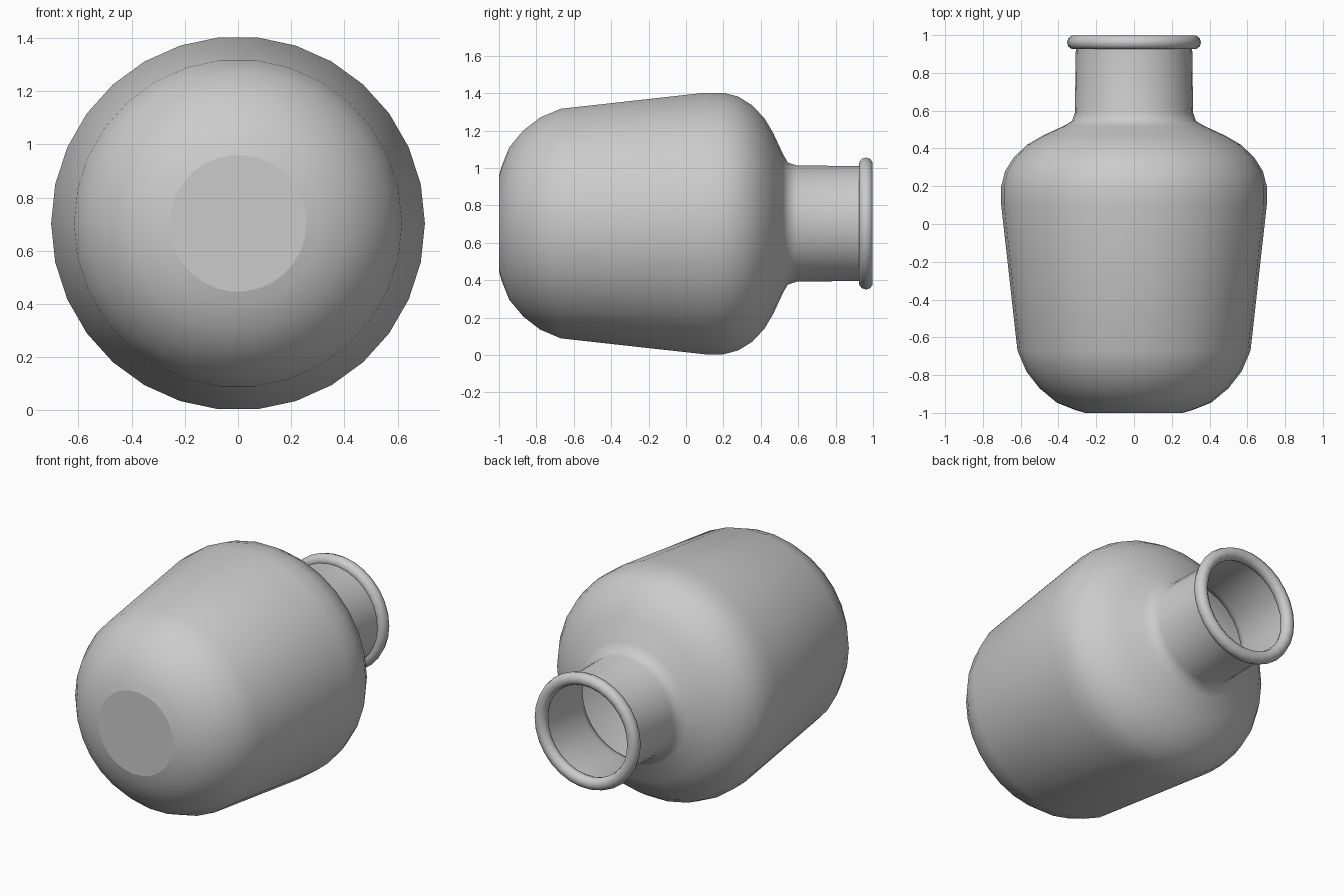
import bpy
import bmesh
import math
from mathutils import Matrix, Vector

if "Cube" in bpy.data.objects:
    bpy.data.objects.remove(bpy.data.objects["Cube"])

SIDES = 30
AXIS_HEIGHT = 0.703

grey = bpy.data.materials.new("plain grey")
grey.use_nodes = True
colour = (0.6, 0.6, 0.6, 1)
grey.diffuse_color = colour
grey.node_tree.nodes["Principled BSDF"].inputs["Base Color"].default_value = colour


def lathe(name, profile, closed=False, cap=False):
    """Spin (radius, y) points around the lengthwise axis."""
    bm = bmesh.new()
    rings = []
    for radius, y in profile:
        ring = []
        for i in range(SIDES):
            a = math.tau * i / SIDES
            ring.append(bm.verts.new((radius * math.cos(a), y, radius * math.sin(a) + AXIS_HEIGHT)))
        rings.append(ring)
    pairs = list(zip(rings, rings[1:]))
    if closed:
        pairs.append((rings[-1], rings[0]))
    for a, b in pairs:
        for i in range(SIDES):
            j = (i + 1) % SIDES
            bm.faces.new((a[i], b[i], b[j], a[j])).smooth = True
    if cap:
        base = bm.faces.new(rings[0])
        base.smooth = False
        for edge in base.edges:
            edge.smooth = False
    mesh = bpy.data.meshes.new(name)
    bm.to_mesh(mesh)
    bm.free()
    mesh.materials.append(grey)
    obj = bpy.data.objects.new(name, mesh)
    bpy.context.collection.objects.link(obj)
    return obj


# Thin-walled body: flat base, rounded heel, tapered wall, shoulder and neck
lathe("bottle_body", [
    (0.257, -1.0), (0.31, -0.985), (0.41, -0.945), (0.5, -0.87),
    (0.57, -0.78), (0.617, -0.67), (0.703, 0.1), (0.703, 0.2),
    (0.682, 0.28), (0.635, 0.355), (0.565, 0.42), (0.485, 0.467),
    (0.37, 0.52), (0.328, 0.545), (0.313, 0.59), (0.308, 0.94),
], cap=True)

# Rounded rim around the mouth
rim = []
for k in range(10):
    a = math.tau * k / 10
    rim.append((0.317 + 0.038 * math.cos(a), 0.962 + 0.038 * math.sin(a)))
lathe("mouth_rim", rim, closed=True)

# Point all faces outward
for name in ("bottle_body", "mouth_rim"):
    mesh = bpy.data.objects[name].data
    bm = bmesh.new()
    bm.from_mesh(mesh)
    bmesh.ops.recalc_face_normals(bm, faces=bm.faces)
    bm.to_mesh(mesh)
    bm.free()
